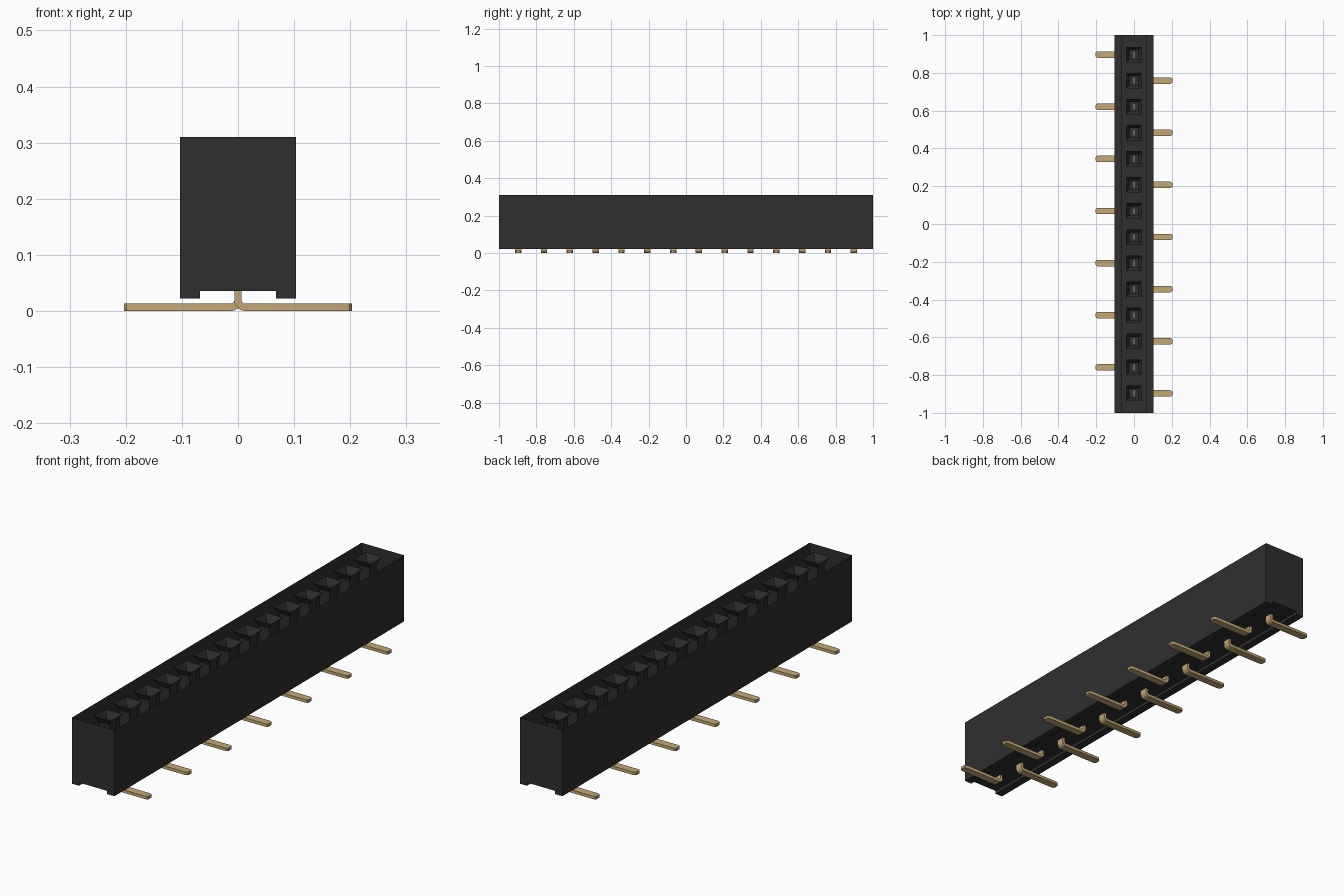
import bpy, bmesh, math

cube = bpy.data.objects.get("Cube")
if cube:
    bpy.data.objects.remove(cube, do_unlink=True)


def material(name, rgb):
    m = bpy.data.materials.new(name)
    m.diffuse_color = (*rgb, 1)
    m.use_nodes = True
    b = next(n for n in m.node_tree.nodes if n.type == 'BSDF_PRINCIPLED')
    b.inputs["Base Color"].default_value = (*rgb, 1)
    b.inputs["Roughness"].default_value = 0.6
    return m


BLACK = material("black plastic", (0.028, 0.028, 0.028))
GOLD = material("gold contact", (0.55, 0.39, 0.175))


def finish(name, bm, mat):
    bmesh.ops.recalc_face_normals(bm, faces=bm.faces)
    me = bpy.data.meshes.new(name)
    bm.to_mesh(me)
    bm.free()
    me.materials.append(mat)
    ob = bpy.data.objects.new(name, me)
    bpy.context.collection.objects.link(ob)
    return ob


def loft(bm, rings, caps):
    """Skin a list of four-point rings."""
    vs = [[bm.verts.new(p) for p in r] for r in rings]
    for a, b in zip(vs, vs[1:]):
        for i in range(4):
            j = (i + 1) % 4
            bm.faces.new((a[i], a[j], b[j], b[i]))
    if caps:
        bm.faces.new(vs[0])
        bm.faces.new(vs[-1])


COUNT, PITCH = 14, 0.138
TOP, FLOOR, FOOT = 0.31, 0.036, 0.022
positions = [((COUNT - 1) / 2 - i) * PITCH for i in range(COUNT)]

# Housing: open-topped shell with a channel along the underside
half = [(0.103, TOP), (0.103, FOOT), (0.068, FOOT), (0.068, FLOOR)]
profile = [(-x, z) for x, z in half] + half[::-1]
bm = bmesh.new()
front = [bm.verts.new((x, -1, z)) for x, z in profile]
back = [bm.verts.new((x, 1, z)) for x, z in profile]
for i in range(len(profile) - 1):
    bm.faces.new((front[i], front[i + 1], back[i + 1], back[i]))
bm.faces.new(front)
bm.faces.new(back)
finish("housing", bm, BLACK)

# Sockets: flared mouth above a square shaft
for n, y in enumerate(positions, 1):
    bm = bmesh.new()
    rings = [[(sx * h, y + sy * h, z) for sx, sy in ((-1, -1), (1, -1), (1, 1), (-1, 1))]
             for z, h in ((TOP, 0.041), (0.28, 0.024), (FLOOR, 0.024))]
    loft(bm, rings, False)
    finish(f"socket_{n:02d}", bm, BLACK)

# Contacts: flat pin, curved bend and a foot, alternating sides
T, W, R, TIP, PIN_TOP = 0.0065, 0.017, 0.013, 0.203, 0.2
for n, y in enumerate(positions):
    side = -1 if n % 2 == 0 else 1
    # path entries: x, z, direction angle, half width
    path = [(0, PIN_TOP, 0, W)]
    for k in range(7):
        a = math.pi / 2 * k / 6
        path.append((R - R * math.cos(a), T + R - R * math.sin(a), a, W))
    path += [(TIP - 0.012, T, math.pi / 2, W),
             (TIP - 0.004, T, math.pi / 2, W * 0.85),
             (TIP, T, math.pi / 2, W * 0.55)]
    rings = []
    for x, z, a, w in path:
        dx, dz = T * math.cos(a), T * math.sin(a)
        rings.append([(side * (x + s * dx), y + t * w, z + s * dz)
                      for s, t in ((-1, -1), (1, -1), (1, 1), (-1, 1))])
    bm = bmesh.new()
    loft(bm, rings, True)
    ob = finish(f"contact_{n + 1:02d}", bm, GOLD)
    bpy.ops.object.select_all(action='DESELECT')
    ob.select_set(True)
    bpy.context.view_layer.objects.active = ob
    bpy.ops.object.shade_smooth_by_angle(angle=math.radians(30))
